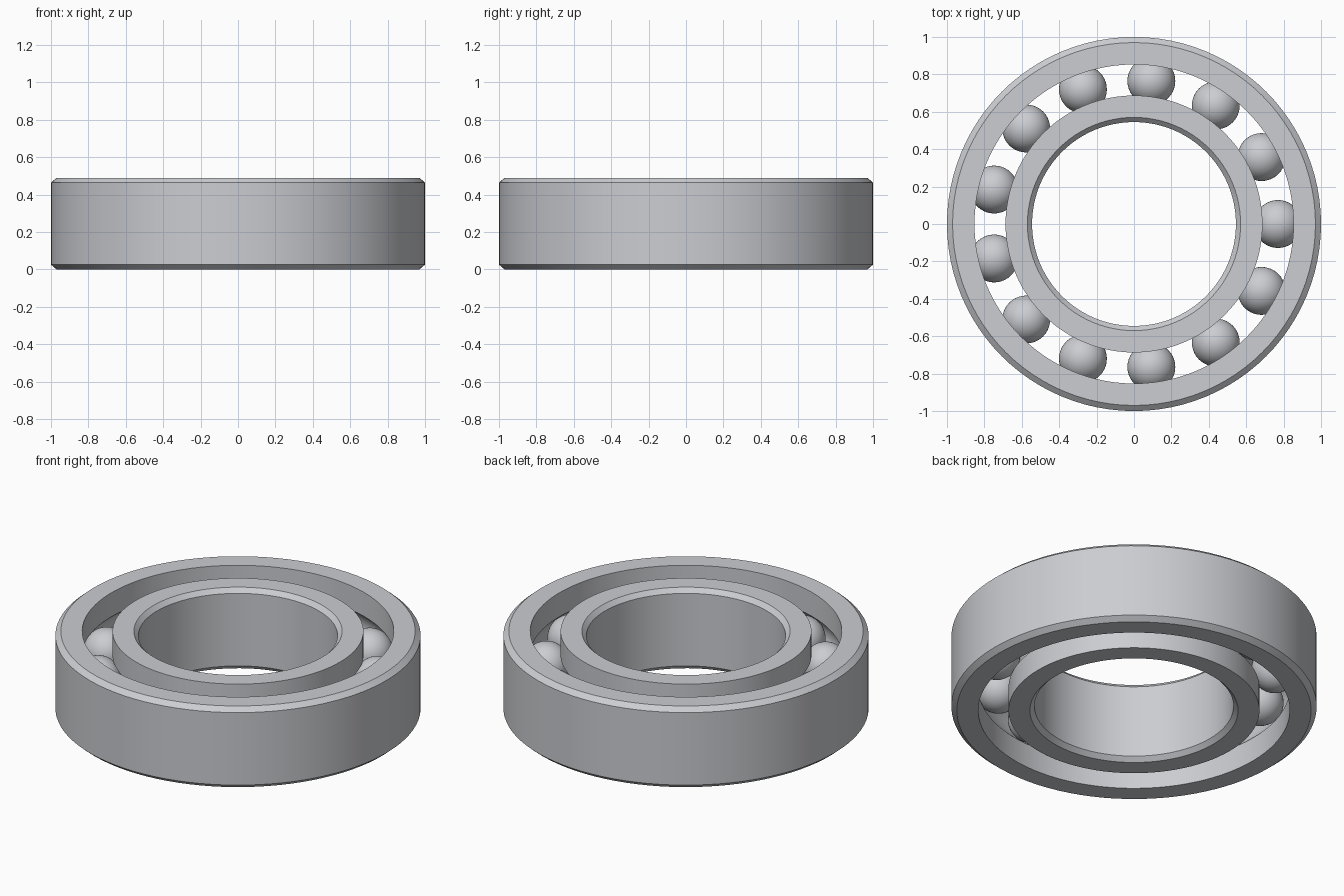
import bpy
import bmesh
from math import sin, cos, pi, radians, asin
from mathutils import Vector

cube = bpy.data.objects.get("Cube")
if cube:
    bpy.data.objects.remove(cube, do_unlink=True)

HEIGHT = 0.49
MID = HEIGHT / 2
PITCH = 0.77          # radius of the circle of balls
BALL_R = 0.128
GROOVE_R = 0.13
BALLS = 13
SEGMENTS = 96

steel = bpy.data.materials.new("brushed steel")
steel.use_nodes = True
colour = (0.6, 0.61, 0.64, 1)
steel.diffuse_color = colour
steel.node_tree.nodes["Principled BSDF"].inputs["Base Color"].default_value = colour


def finish(name, bm, angle):
    mesh = bpy.data.meshes.new(name)
    bm.to_mesh(mesh)
    bm.free()
    obj = bpy.data.objects.new(name, mesh)
    bpy.context.collection.objects.link(obj)
    mesh.materials.append(steel)
    bpy.ops.object.select_all(action="DESELECT")
    obj.select_set(True)
    bpy.context.view_layer.objects.active = obj
    bpy.ops.object.shade_smooth_by_angle(angle=radians(angle))
    return obj


def make_ring(name, plain_r, race_r, chamfer_r, chamfer_h):
    """Ring with a chamfered plain side and a ball groove in the race side."""
    side = 1 if race_r > PITCH else -1
    half = asin(abs(race_r - PITCH) / GROOVE_R)
    steps = 12
    profile = [(race_r, 0), (plain_r - side * chamfer_r, 0), (plain_r, chamfer_h),
               (plain_r, HEIGHT - chamfer_h), (plain_r - side * chamfer_r, HEIGHT),
               (race_r, HEIGHT)]
    # ball groove, from its top lip to its bottom lip
    for i in range(steps + 1):
        a = half + (pi - 2 * half) * i / steps
        profile.append((PITCH + side * GROOVE_R * sin(a), MID + GROOVE_R * cos(a)))
    bm = bmesh.new()
    loops = []
    for s in range(SEGMENTS):
        t = 2 * pi * s / SEGMENTS
        loops.append([bm.verts.new((r * cos(t), r * sin(t), z)) for r, z in profile])
    n = len(profile)
    for s in range(SEGMENTS):
        here, there = loops[s], loops[(s + 1) % SEGMENTS]
        for k in range(n):
            j = (k + 1) % n
            bm.faces.new((here[k], there[k], there[j], here[j]))
    bmesh.ops.recalc_face_normals(bm, faces=bm.faces)
    return finish(name, bm, 30)


make_ring("outer_ring", 1.0, 0.853, 0.03, 0.026)
make_ring("inner_ring", 0.545, 0.687, 0.025, 0.026)

# balls share one mesh
bm = bmesh.new()
bmesh.ops.create_uvsphere(bm, u_segments=40, v_segments=24, radius=BALL_R)
first = finish("ball_1", bm, 40)
for i in range(BALLS):
    ball = first
    if i:
        ball = bpy.data.objects.new(f"ball_{i + 1}", first.data)
        bpy.context.collection.objects.link(ball)
    t = 2 * pi * i / BALLS
    ball.location = Vector((PITCH * cos(t), PITCH * sin(t), MID))
